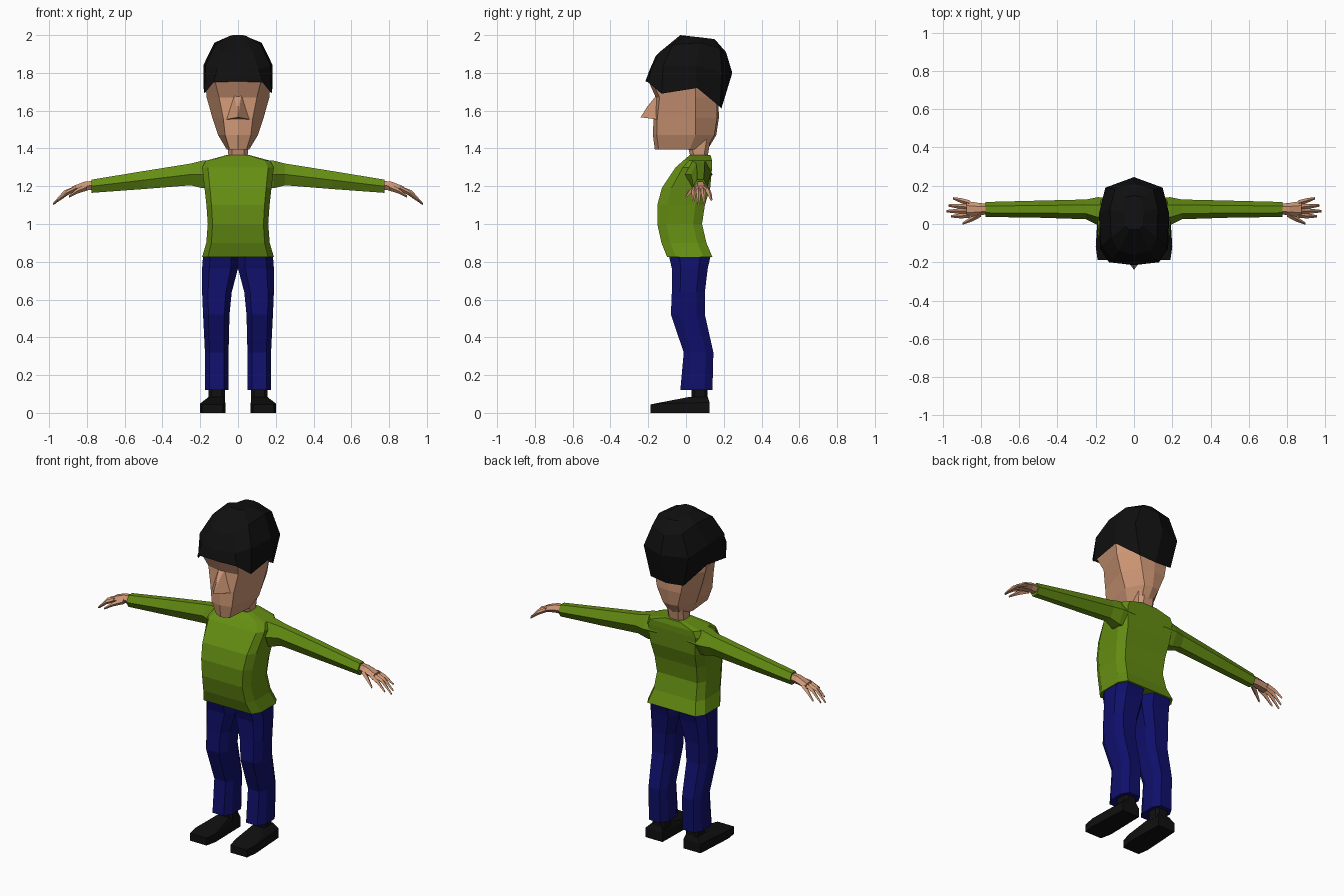
import bpy
import bmesh
from mathutils import Vector

default_cube = bpy.data.objects.get("Cube")
if default_cube:
    bpy.data.objects.remove(default_cube, do_unlink=True)


def make_material(name, colour):
    material = bpy.data.materials.new(name)
    material.use_nodes = True
    rgba = (*colour, 1)
    material.diffuse_color = rgba
    material.node_tree.nodes["Principled BSDF"].inputs["Base Color"].default_value = rgba
    return material


skin = make_material("skin", (.62, .31, .18))
green = make_material("shirt_green", (.13, .27, .006))
blue = make_material("trouser_blue", (.005, .005, .15))
black = make_material("soft_black", (.005, .005, .005))


def finish(name, bm, material):
    """Turn a bmesh into a flat-shaded object."""
    bmesh.ops.recalc_face_normals(bm, faces=bm.faces)
    mesh = bpy.data.meshes.new(name)
    bm.to_mesh(mesh)
    bm.free()
    mesh.materials.append(material)
    obj = bpy.data.objects.new(name, mesh)
    bpy.context.collection.objects.link(obj)
    return obj


def loft(name, rings, material, side=1, cap_start=True):
    """Skin a series of equal-length point rings."""
    bm = bmesh.new()
    loops = [[bm.verts.new((x * side, y, z)) for x, y, z in ring] for ring in rings]
    for low, high in zip(loops, loops[1:]):
        for i in range(len(low)):
            j = (i + 1) % len(low)
            bm.faces.new((low[i], low[j], high[j], high[i]))
    if cap_start:
        bm.faces.new(loops[0])
    bm.faces.new(loops[-1])
    return finish(name, bm, material)


def hull(name, points, material, side=1):
    """Wrap a convex solid round a few points."""
    bm = bmesh.new()
    for x, y, z in points:
        bm.verts.new((x * side, y, z))
    result = bmesh.ops.convex_hull(bm, input=bm.verts)
    spare = [v for v in result["geom_interior"] if isinstance(v, bmesh.types.BMVert)]
    bmesh.ops.delete(bm, geom=spare, context='VERTS')
    bmesh.ops.dissolve_limit(bm, angle_limit=.02, verts=bm.verts, edges=bm.edges)
    return finish(name, bm, material)


def mirrored_ring(half):
    """Complete a half ring that starts and ends on the centre plane."""
    return half + [(-x, y, z) for x, y, z in reversed(half[1:-1])]


def chamfered_ring(x0, x1, y0, y1, z, cut_x, cut_y):
    return [(x0 + cut_x, y0, z), (x1 - cut_x, y0, z), (x1, y0 + cut_y, z), (x1, y1 - cut_y, z),
            (x1 - cut_x, y1, z), (x0 + cut_x, y1, z), (x0, y1 - cut_y, z), (x0, y0 + cut_y, z)]


def sleeve_ring(x, y0, y1, z0, z1):
    inset, middle = (y1 - y0) * .28, (z0 + z1) / 2
    return [(x, y0, middle), (x, y0 + inset, z1), (x, y1 - inset, z1),
            (x, y1, middle), (x, y1 - inset, z0), (x, y0 + inset, z0)]


def finger_ring(point, radius):
    x, y, z = point
    return [(x, y - radius, z), (x, y, z + radius), (x, y + radius, z), (x, y, z - radius)]


# Shirt body: height, half width, front, back
shirt = [(.825, .19, -.1, .14), (.9, .168, -.13, .108), (1, .16, -.152, .085),
         (1.1, .167, -.152, .1), (1.19, .177, -.128, .128), (1.3, .19, -.055, .138),
         (1.335, .17, -.015, .138), (1.365, .06, .02, .13)]
loft("shirt_body", [chamfered_ring(-w, w, front, back, z, w * .16, (back - front) * .2)
                    for z, w, front, back in shirt], green)

# Face and skull: height, front, front width, cheek, cheek width, back, back width
head = [(1.395, -.165, .045, .02, .06, .115, .035), (1.47, -.175, .068, .05, .105, .16, .05),
        (1.56, -.172, .078, .05, .135, .174, .08), (1.67, -.16, .1, .05, .166, .172, .1),
        (1.77, -.205, .125, .05, .174, .172, .1)]
loft("head", [mirrored_ring([(0, front, z), (front_w, front + .02, z), (cheek_w, cheek, z),
                             (back_w, back - .01, z), (0, back, z)])
              for z, front, front_w, cheek, cheek_w, back, back_w in head], skin)
loft("neck", [chamfered_ring(-w, w, front, back, z, w * .4, .02)
              for z, w, front, back in [(1.33, .05, .03, .11), (1.45, .055, 0, .13)]], skin)
hull("nose", [(0, -.24, 1.565), (0, -.206, 1.62)]
     + [(s * x, -.15, z) for s in (-1, 1) for x, z in ((.02, 1.69), (.065, 1.553))], skin)

# Hair cap, from the hairline up to the crown
hairline = [(0, -.215, 1.755), (.13, -.2, 1.75), (.178, -.13, 1.69),
            (.182, .06, 1.72), (.11, .18, 1.62), (0, .187, 1.61)]
temple = [(0, -.195, 1.81), (.11, -.185, 1.82), (.172, -.12, 1.84),
          (.184, .05, 1.84), (.15, .19, 1.8), (0, .245, 1.8)]
upper = [(0, -.16, 1.89), (.08, -.14, 1.91), (.12, -.07, 1.95),
         (.125, .08, 1.96), (.1, .18, 1.93), (0, .212, 1.91)]
crown = [(0, -.03, 2), (.025, -.03, 2), (.045, -.01, 1.995),
         (.05, .06, 1.99), (.045, .14, 1.98), (0, .15, 1.98)]
loft("hair", [mirrored_ring(half) for half in (hairline, temple, upper, crown)],
     black, cap_start=False)

# Limb sections shared by both sides
leg = [(.12, .05, .175, -.03, .14), (.32, .05, .175, -.012, .145), (.52, .045, .185, -.08, .1),
       (.64, .033, .19, -.075, .1), (.765, 0, .19, -.075, .115), (.83, 0, .185, -.09, .13)]
sleeve = [(.1, -.005, .137, 1.19, 1.34), (.19, -.005, .14, 1.19, 1.335),
          (.25, .025, .128, 1.205, 1.32), (.5, .033, .122, 1.185, 1.28),
          (.775, .037, .115, 1.165, 1.235)]
palm = [(.76, .052, .105, 1.18, 1.228), (.81, .045, .11, 1.178, 1.225),
        (.875, .035, .12, 1.168, 1.2)]
knuckle_height, bend_height = 1.188, 1.165
fingers = {"index": (.045, .04, .955), "middle": (.067, .067, .98),
           "ring": (.088, .097, .97), "little": (.11, .134, .945)}
sole = [(x, y, z) for y, x0, x1, top in [(-.187, .08, .19, .045), (-.12, .065, .2, .05),
                                       (.125, .07, .185, .055)]
        for x in (x0, x1) for z in (0, top)]
instep = [(x, y, .085) for x in (.08, .155) for y in (.02, .115)]

for label, side in (("left", 1), ("right", -1)):
    # Trouser leg
    loft(label + "_trouser_leg",
         [chamfered_ring(x0, x1, y0, y1, z, (x1 - x0) * .2, (y1 - y0) * .25)
          for z, x0, x1, y0, y1 in leg], blue, side)

    # Shoe and ankle
    hull(label + "_shoe", sole + instep, black, side)
    loft(label + "_ankle", [chamfered_ring(.07, .155, .03, .115, z, .015, .015)
                            for z in (.06, .14)], black, side)

    # Sleeve and palm
    loft(label + "_sleeve", [sleeve_ring(*row) for row in sleeve], green, side)
    loft(label + "_palm", [sleeve_ring(*row) for row in palm], skin, side)

    # Drooping fingers and thumb
    for finger, (root_y, tip_y, tip_x) in fingers.items():
        root = Vector((.86, root_y, knuckle_height))
        tip = Vector((tip_x, tip_y, knuckle_height - (tip_x - .86) * .7))
        bend = (root + tip) / 2
        bend.z = bend_height
        loft(f"{label}_{finger}_finger",
             [finger_ring(root, .014), finger_ring(bend, .013), finger_ring(tip, .006)],
             skin, side)
    thumb = [((.8, .055, 1.195), .018), ((.85, .025, 1.175), .014), ((.895, .002, 1.145), .006)]
    loft(label + "_thumb", [finger_ring(*joint) for joint in thumb], skin, side)
